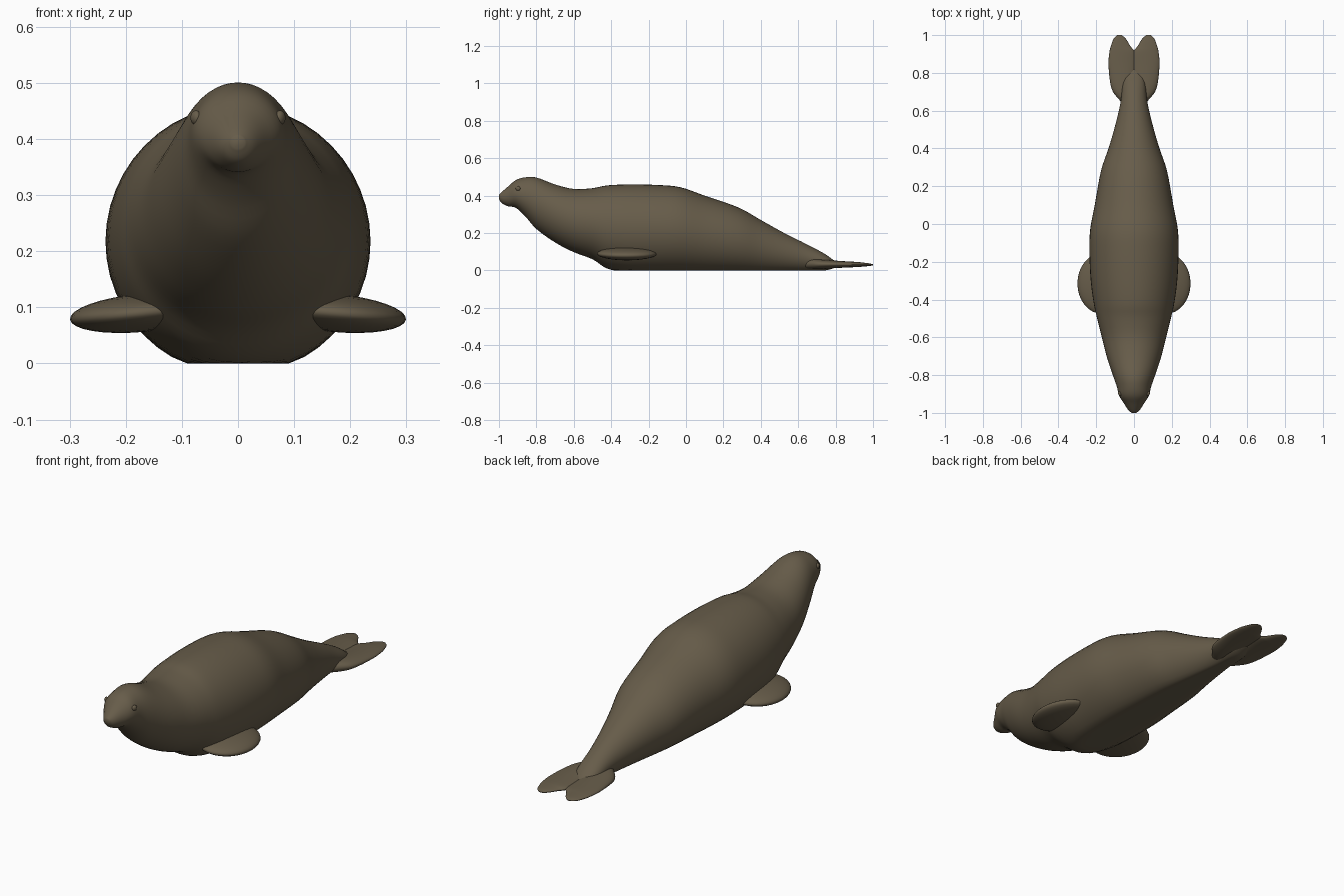
import bpy, bmesh, math

if "Cube" in bpy.data.objects:
    bpy.data.objects.remove(bpy.data.objects["Cube"])

fur = bpy.data.materials.new("brown grey fur")
fur.diffuse_color = (0.135, 0.108, 0.068, 1)
fur.use_nodes = True
fur.node_tree.nodes["Principled BSDF"].inputs["Base Color"].default_value = fur.diffuse_color


def finish(ob, mirror=False):
    ob.data.materials.append(fur)
    for p in ob.data.polygons:
        p.use_smooth = True
    if mirror:
        m = ob.modifiers.new("mirror", 'MIRROR')
        m.use_mirror_merge = False
    return ob


def catmull(rows, steps):
    """Smoothly resample a table of stations."""
    out = []
    for i in range(len(rows) - 1):
        a, b, c, d = rows[max(i - 1, 0)], rows[i], rows[i + 1], rows[min(i + 2, len(rows) - 1)]
        for k in range(steps):
            t = k / steps
            out.append([0.5 * (2 * q + (r - p) * t + (2 * p - 5 * q + 4 * r - s) * t * t
                               + (3 * q - p - 3 * r + s) * t ** 3)
                        for p, q, r, s in zip(a, b, c, d)])
    return out + [list(rows[-1])]


def loft(name, rows, sides=48, steps=4, mirror=False):
    """Skin elliptical sections (y, x_min, x_max, z_bottom, z_top), flattened on the ground."""
    bm = bmesh.new()
    rings = []
    for y, x0, x1, z0, z1 in catmull(rows, steps):
        ring = []
        for i in range(sides):
            a = 2 * math.pi * i / sides
            x = (x0 + x1) / 2 + (x1 - x0) / 2 * math.cos(a)
            z = (z0 + z1) / 2 + (z1 - z0) / 2 * math.sin(a)
            ring.append(bm.verts.new((x, y, max(z, 0))))
        rings.append(ring)
    for r, s in zip(rings, rings[1:]):
        for i in range(sides):
            j = (i + 1) % sides
            bm.faces.new((r[i], r[j], s[j], s[i]))
    bm.faces.new(rings[0])
    bm.faces.new(rings[-1])
    bmesh.ops.recalc_face_normals(bm, faces=bm.faces)
    me = bpy.data.meshes.new(name)
    bm.to_mesh(me)
    bm.free()
    ob = bpy.data.objects.new(name, me)
    bpy.context.collection.objects.link(ob)
    return finish(ob, mirror)


def ellipsoid(name, loc, radii, rot=(0, 0, 0)):
    bpy.ops.mesh.primitive_uv_sphere_add(segments=32, ring_count=16, radius=1)
    ob = bpy.context.object
    ob.name = name
    ob.scale, ob.rotation_euler, ob.location = radii, rot, loc
    bpy.ops.object.transform_apply(location=True, rotation=True, scale=True)
    return finish(ob, True)


# Body with head and muzzle: y, half width, bottom, top
profile = [
    (-1.0, 0.012, 0.383, 0.405), (-0.985, 0.03, 0.36, 0.42), (-0.95, 0.053, 0.343, 0.45),
    (-0.91, 0.078, 0.335, 0.483), (-0.86, 0.091, 0.29, 0.498), (-0.8, 0.112, 0.222, 0.497),
    (-0.7, 0.145, 0.15, 0.46), (-0.6, 0.17, 0.098, 0.436), (-0.5, 0.195, 0.06, 0.44),
    (-0.42, 0.213, 0.01, 0.455), (-0.3, 0.229, -0.015, 0.46), (-0.15, 0.236, -0.02, 0.457),
    (-0.03, 0.232, -0.02, 0.445), (0.1, 0.208, -0.02, 0.4), (0.28, 0.175, -0.018, 0.337),
    (0.4, 0.135, -0.015, 0.27), (0.52, 0.1, -0.01, 0.203), (0.64, 0.072, -0.005, 0.143),
    (0.74, 0.06, 0.0, 0.09), (0.79, 0.045, 0.012, 0.055), (0.82, 0.02, 0.022, 0.042),
]
loft("body", [(y, -w, w, b, t) for y, w, b, t in profile])

# Paired hind flippers forming the notched tail
loft("hind_flipper", [
    (0.62, -0.01, 0.04, 0.015, 0.05), (0.66, -0.01, 0.08, 0.008, 0.06),
    (0.72, -0.01, 0.12, 0.008, 0.058), (0.84, -0.01, 0.135, 0.015, 0.05),
    (0.91, -0.004, 0.13, 0.018, 0.046), (0.94, 0.018, 0.123, 0.02, 0.043),
    (0.98, 0.043, 0.108, 0.024, 0.038), (1.0, 0.065, 0.088, 0.028, 0.033)],
    sides=32, mirror=True)

# Front flippers, drooping slightly outwards
ellipsoid("front_flipper", (0.172, -0.315, 0.09), (0.128, 0.16, 0.034), (0, 0.09, 0))

# Small eyes
ellipsoid("eye", (0.075, -0.898, 0.438), (0.009, 0.013, 0.013), (0, 0, -0.4))
